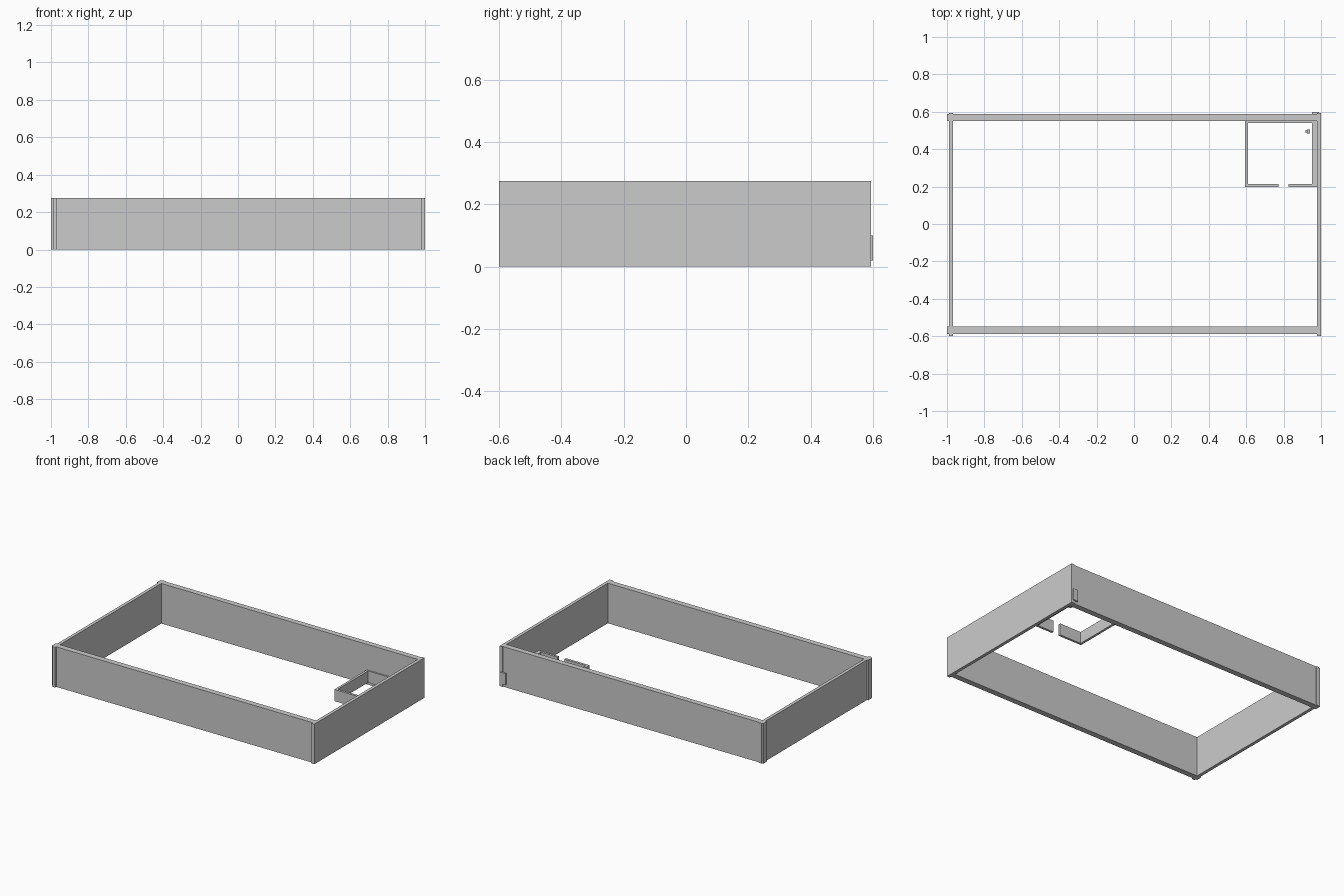
import bpy

cube = bpy.data.objects.get("Cube")
if cube:
    bpy.data.objects.remove(cube, do_unlink=True)

# One plain grey for everything
grey = bpy.data.materials.new("plain grey")
grey.use_nodes = True
colour = (0.6, 0.6, 0.6, 1)
grey.diffuse_color = colour
grey.node_tree.nodes["Principled BSDF"].inputs["Base Color"].default_value = colour


def box(name, xs, ys, zs):
    """Flat-faced box between the given limits on each axis."""
    limits = (xs, ys, zs)
    bpy.ops.mesh.primitive_cube_add(size=1)
    obj = bpy.context.object
    obj.name = name
    for v in obj.data.vertices:
        v.co = [hi if c > 0 else lo for c, (lo, hi) in zip(v.co, limits)]
    obj.data.materials.append(grey)
    return obj


# Tall outer walls, side walls stand slightly proud of the long ones
TALL = (0, 0.275)
box("front_wall", (-1, 0.98), (-0.588, -0.549), TALL)
box("back_wall", (-1, 0.978), (0.551, 0.589), TALL)
box("right_side_wall", (-0.99, -0.968), (-0.6, 0.594), TALL)
box("left_side_wall", (0.978, 1), (-0.6, 0.594), TALL)

# Low room in the back corner, with a doorway in its front
LOW = (0.02, 0.1)
box("room_inner_side_wall", (0.593, 0.609), (0.198, 0.556), LOW)
box("room_outer_side_wall", (0.952, 0.99), (0.198, 0.6), LOW)
box("room_back_wall", (0.593, 0.96), (0.541, 0.556), LOW)
for name, xs in (("a", (0.593, 0.773)), ("b", (0.827, 0.98))):
    box("room_front_wall_" + name, xs, (0.198, 0.214), LOW)

# Small fitting inside the room
box("fitting_body", (0.926, 0.942), (0.484, 0.505), (0.035, 0.06))
box("fitting_front", (0.916, 0.926), (0.487, 0.502), (0.035, 0.05))
